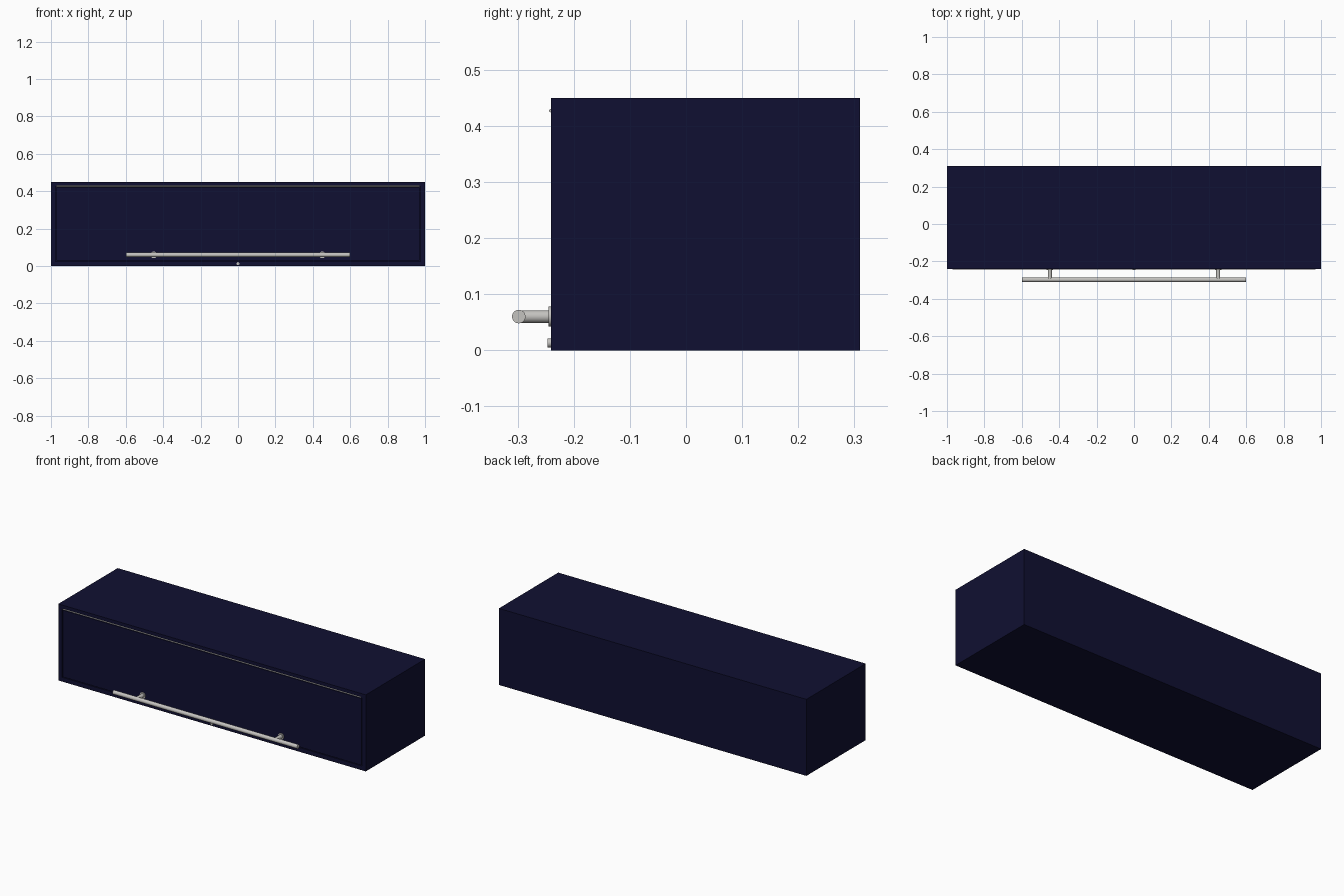
import bpy, math

if "Cube" in bpy.data.objects:
    bpy.data.objects.remove(bpy.data.objects["Cube"])

def material(name, rgb):
    m = bpy.data.materials.new(name)
    m.diffuse_color = (*rgb, 1)
    m.use_nodes = True
    m.node_tree.nodes["Principled BSDF"].inputs["Base Color"].default_value = m.diffuse_color
    return m

navy = material("navy", (0.005, 0.005, 0.032))
steel = material("steel", (0.55, 0.54, 0.52))

def box(name, x, y, z, mat=navy):
    bpy.ops.mesh.primitive_cube_add(size=1, location=[sum(r) / 2 for r in (x, y, z)])
    o = bpy.context.object
    o.name = name
    o.scale = [r[1] - r[0] for r in (x, y, z)]
    bpy.ops.object.transform_apply(location=False, rotation=False)
    o.data.materials.append(mat)
    return o

def rod(name, radius, length, centre, axis, mat=steel, sides=32):
    rot = (0, math.pi / 2, 0) if axis == "x" else (math.pi / 2, 0, 0)
    bpy.ops.mesh.primitive_cylinder_add(vertices=sides, radius=radius, depth=length,
                                        location=centre, rotation=rot)
    o = bpy.context.object
    o.name = name
    bpy.ops.object.shade_smooth_by_angle(angle=math.radians(40))
    o.data.materials.append(mat)
    return o

FRONT, BACK, H, T = -0.241, 0.31, 0.45, 0.025

# Carcass panels
for side, s in (("left", -1), ("right", 1)):
    box(side + "_side_panel", sorted((s, s * (1 - T))), (FRONT, BACK), (0, H))
inner = (-1 + T, 1 - T)
box("bottom_panel", inner, (FRONT, BACK), (0, T))
box("top_panel", inner, (FRONT, BACK), (H - T, H))
box("back_panel", inner, (BACK - 0.01, BACK), (T, H - T))

# Inset lift-up door with a narrow gap all round
G = 0.004
box("door", (inner[0] + G, inner[1] - G), (FRONT, FRONT + 0.025), (T + G, H - T - G))

# Hinge rod along the top of the door
rod("hinge_rod", 0.003, 1.94, (0, FRONT, 0.427), "x", sides=16)

# Bar handle with two posts and round base plates
BAR_Y, BAR_Z = -0.298, 0.06
rod("handle_bar", 0.012, 1.2, (0, BAR_Y, BAR_Z), "x")
for side, x in (("left", -0.45), ("right", 0.45)):
    rod(side + "_handle_post", 0.011, FRONT - BAR_Y, (x, (FRONT + BAR_Y) / 2, BAR_Z), "y")
    rod(side + "_handle_plate", 0.018, 0.006, (x, FRONT - 0.001, BAR_Z), "y")

# Small catch on the bottom rail
rod("catch", 0.008, 0.008, (0, FRONT - 0.002, 0.013), "y", sides=24)
